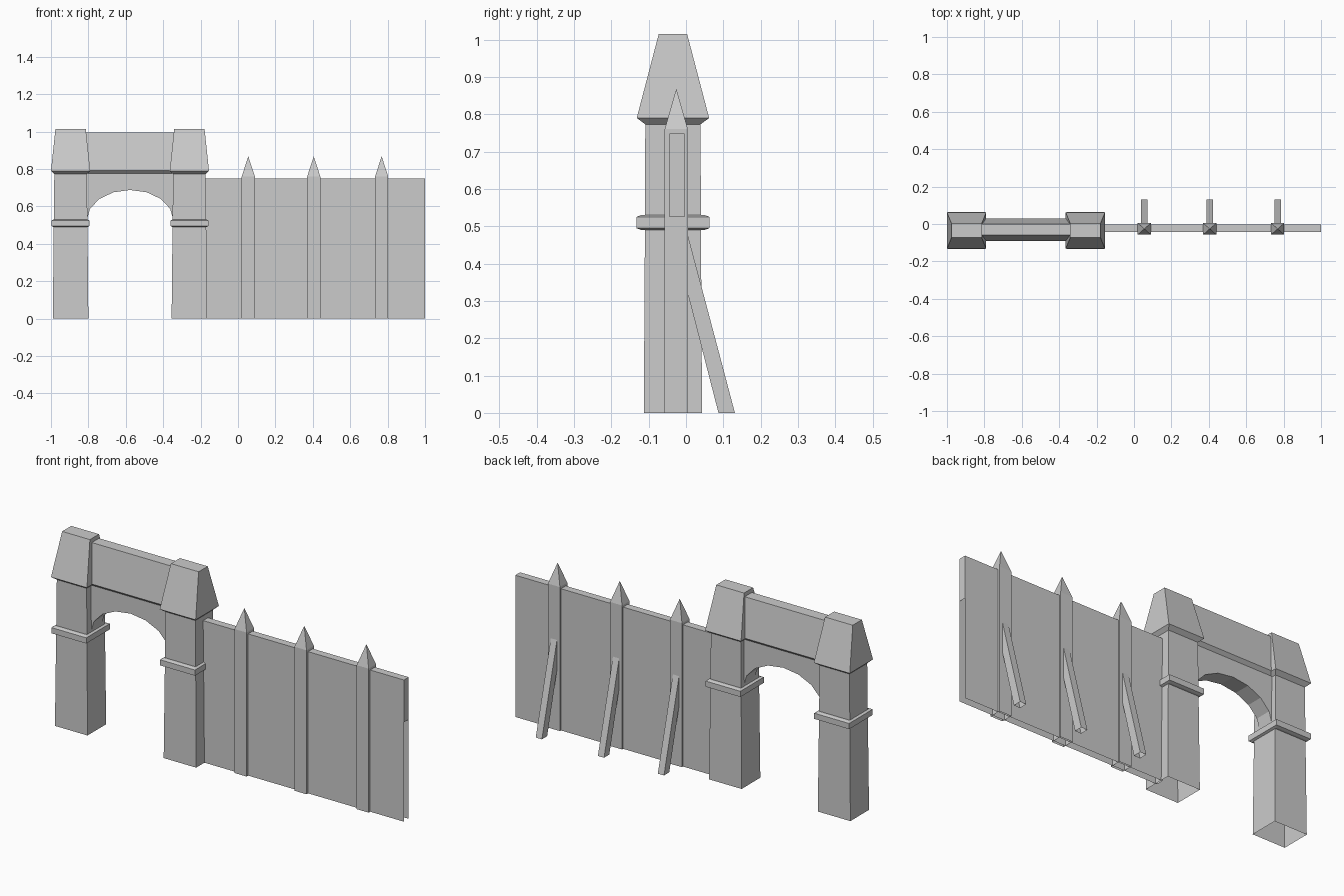
import bpy, bmesh, math

cube = bpy.data.objects.get("Cube")
if cube:
    bpy.data.objects.remove(cube, do_unlink=True)

stone = bpy.data.materials.new("pale_grey")
stone.use_nodes = True
GREY = (0.6, 0.6, 0.6, 1)
stone.diffuse_color = GREY
stone.node_tree.nodes["Principled BSDF"].inputs["Base Color"].default_value = GREY


def finish(name, bm):
    bmesh.ops.recalc_face_normals(bm, faces=bm.faces)
    mesh = bpy.data.meshes.new(name)
    bm.to_mesh(mesh)
    bm.free()
    mesh.materials.append(stone)
    obj = bpy.data.objects.new(name, mesh)
    bpy.context.scene.collection.objects.link(obj)
    return obj


def stack(name, cx, cy, levels, bottom=True, top=True):
    """Loft rectangles (half width, half depth, height) from low to high."""
    bm = bmesh.new()
    rings = []
    for w, d, z in levels:
        rings.append([bm.verts.new((cx + sx * w, cy + sy * d, z))
                      for sx, sy in ((-1, -1), (1, -1), (1, 1), (-1, 1))])
    for a, b in zip(rings, rings[1:]):
        for i in range(4):
            j = (i + 1) % 4
            bm.faces.new((a[i], a[j], b[j], b[i]))
    if bottom:
        bm.faces.new(rings[0][::-1])
    if top:
        bm.faces.new(rings[-1])
    bmesh.ops.remove_doubles(bm, verts=bm.verts, dist=1e-5)
    return finish(name, bm)


def prism(name, points, axis, low, high):
    """Extrude a 2D outline along x or y."""
    bm = bmesh.new()
    place = (lambda p, t: (t, *p)) if axis == "x" else (lambda p, t: (p[0], t, p[1]))
    face = bm.faces.new([bm.verts.new(place(p, low)) for p in points])
    new = bmesh.ops.extrude_face_region(bm, geom=[face])["geom"]
    for v in new:
        if isinstance(v, bmesh.types.BMVert):
            v.co[0 if axis == "x" else 1] = high
    return finish(name, bm)


def open_faces(obj, test):
    """Remove the faces whose normal and centre pass the test."""
    bm = bmesh.new()
    bm.from_mesh(obj.data)
    gone = [f for f in bm.faces if test(f.normal, f.calc_center_median())]
    bmesh.ops.delete(bm, geom=gone, context="FACES")
    bm.to_mesh(obj.data)
    bm.free()


# Gate pillars with a collar band and a sloped cap
PY = -0.035
for side, x in (("right", -0.895), ("left", -0.26)):
    stack(f"{side}_pillar", x, PY,
          [(0.095, 0.078, 0), (0.09, 0.075, 0.5), (0.087, 0.074, 0.78)], bottom=False)
    stack(f"{side}_pillar_band", x, PY,
          [(0.09, 0.085, 0.49), (0.102, 0.098, 0.495), (0.102, 0.098, 0.525), (0.09, 0.085, 0.53)])
    stack(f"{side}_pillar_cap", x, PY,
          [(0.087, 0.074, 0.773), (0.105, 0.097, 0.79), (0.081, 0.038, 1.015)])

# Arched wall between the pillars
cx, half, spring, rise = -0.577, 0.232, 0.525, 0.163
outline = [(cx - half - 0.04, spring), (cx - half - 0.04, 0.785),
           (cx + half + 0.04, 0.785), (cx + half + 0.04, spring)]
for i in range(9):
    a = math.pi * i / 8
    outline.append((cx + half * math.cos(a), spring + rise * math.sin(a)))
prism("arch_wall", outline, "y", -0.073, 0.013)

# Sloped beam over the arch
prism("arch_beam", [(-0.073, 0.777), (-0.09, 0.793), (-0.06, 0.995),
                    (0, 0.995), (0.03, 0.793), (0.013, 0.777)], "x", -0.84, -0.31)

# Fence panel, hollow below with a closed upper end
fence = stack("fence_panel", 0.413, -0.024,
              [(0.587, 0.02, 0), (0.587, 0.02, 0.525), (0.587, 0.02, 0.748)], bottom=False)
open_faces(fence, lambda n, c: n.x > 0.9 and c.z < 0.5)

# Pointed fence posts with slanted rear braces
for i, x in enumerate((0.055, 0.405, 0.768), 1):
    stack(f"fence_post_{i}", x, -0.026,
          [(0.035, 0.031, 0), (0.035, 0.031, 0.76), (0, 0, 0.868)], bottom=False, top=False)
    brace = prism(f"fence_brace_{i}", [(0.087, 0), (0.131, 0), (0, 0.495), (0, 0.338)],
                  "x", x - 0.018, x + 0.018)
    open_faces(brace, lambda n, c: n.z < -0.9)
